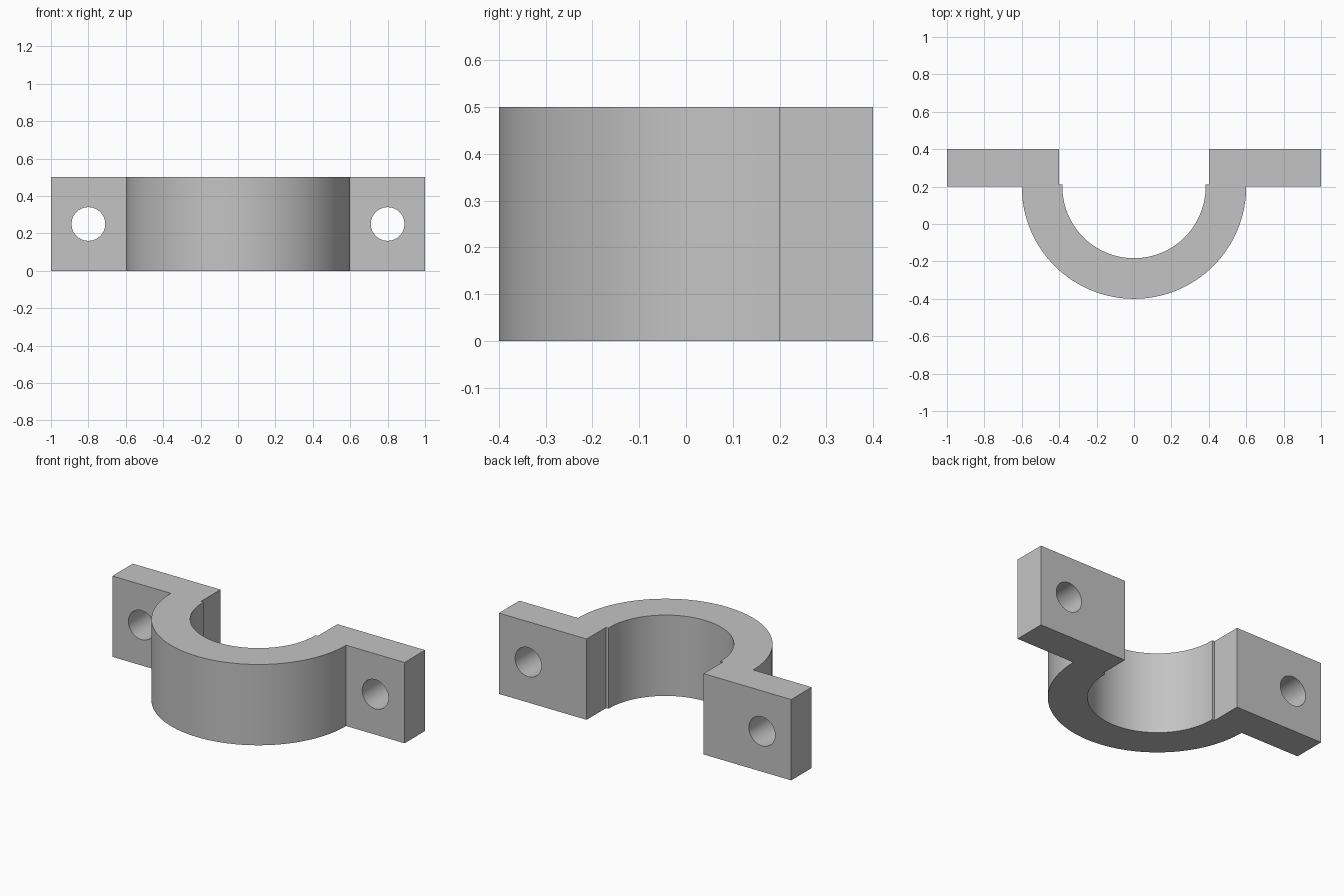
import bpy
import bmesh
from math import pi, cos, sin, radians

cube = bpy.data.objects.get("Cube")
if cube:
    bpy.data.objects.remove(cube, do_unlink=True)

HEIGHT = 0.5
CENTRE_Y = 0.2        # axis of the half ring
OUTER_R, INNER_R = 0.6, 0.383
SEGMENTS = 64

# Single grey metal
metal = bpy.data.materials.new("grey metal")
metal.use_nodes = True
colour = (0.55, 0.55, 0.55, 1)
metal.diffuse_color = colour
metal.node_tree.nodes["Principled BSDF"].inputs["Base Color"].default_value = colour


def half_arc(radius):
    """Lower half circle, running from left to right."""
    angles = [pi + pi * i / SEGMENTS for i in range(SEGMENTS + 1)]
    return [(radius * cos(a), CENTRE_Y + radius * sin(a)) for a in angles]


# Clamp outline: outer arc, right flange, inner arc, left flange
right_flange = [(1, 0.2), (1, 0.4), (0.4, 0.4), (0.4, 0.21), (INNER_R, 0.21)]
left_flange = [(-x, y) for x, y in reversed(right_flange)]
outline = half_arc(OUTER_R) + right_flange + half_arc(INNER_R)[::-1] + left_flange

bm = bmesh.new()
face = bm.faces.new([bm.verts.new((x, y, 0)) for x, y in outline])
extruded = bmesh.ops.extrude_face_region(bm, geom=[face])
top_verts = [g for g in extruded["geom"] if isinstance(g, bmesh.types.BMVert)]
bmesh.ops.translate(bm, verts=top_verts, vec=(0, 0, HEIGHT))
bmesh.ops.recalc_face_normals(bm, faces=bm.faces)
mesh = bpy.data.meshes.new("half_clamp")
bm.to_mesh(mesh)
bm.free()
mesh.materials.append(metal)
clamp = bpy.data.objects.new("half_clamp", mesh)
bpy.context.collection.objects.link(clamp)

# Bolt holes through both flanges
cutters = []
for side, name in ((1, "left"), (-1, "right")):
    bpy.ops.mesh.primitive_cylinder_add(vertices=48, radius=0.09, depth=0.6,
                                        location=(side * 0.8, 0.3, HEIGHT / 2),
                                        rotation=(pi / 2, 0, 0))
    cutter = bpy.context.object
    cutter.name = name + "_hole_cutter"
    cutter.hide_render = True
    cutter.data.materials.append(metal)
    hole = clamp.modifiers.new(name + "_bolt_hole", 'BOOLEAN')
    hole.operation = 'DIFFERENCE'
    hole.solver = 'EXACT'
    hole.object = cutter
    cutters.append(cutter)

# Apply the holes, drop the cutters and smooth the curved walls
bpy.ops.object.select_all(action='DESELECT')
clamp.select_set(True)
bpy.context.view_layer.objects.active = clamp
for modifier in list(clamp.modifiers):
    bpy.ops.object.modifier_apply(modifier=modifier.name)
for cutter in cutters:
    bpy.data.objects.remove(cutter, do_unlink=True)
bpy.ops.object.shade_smooth_by_angle(angle=radians(30))
